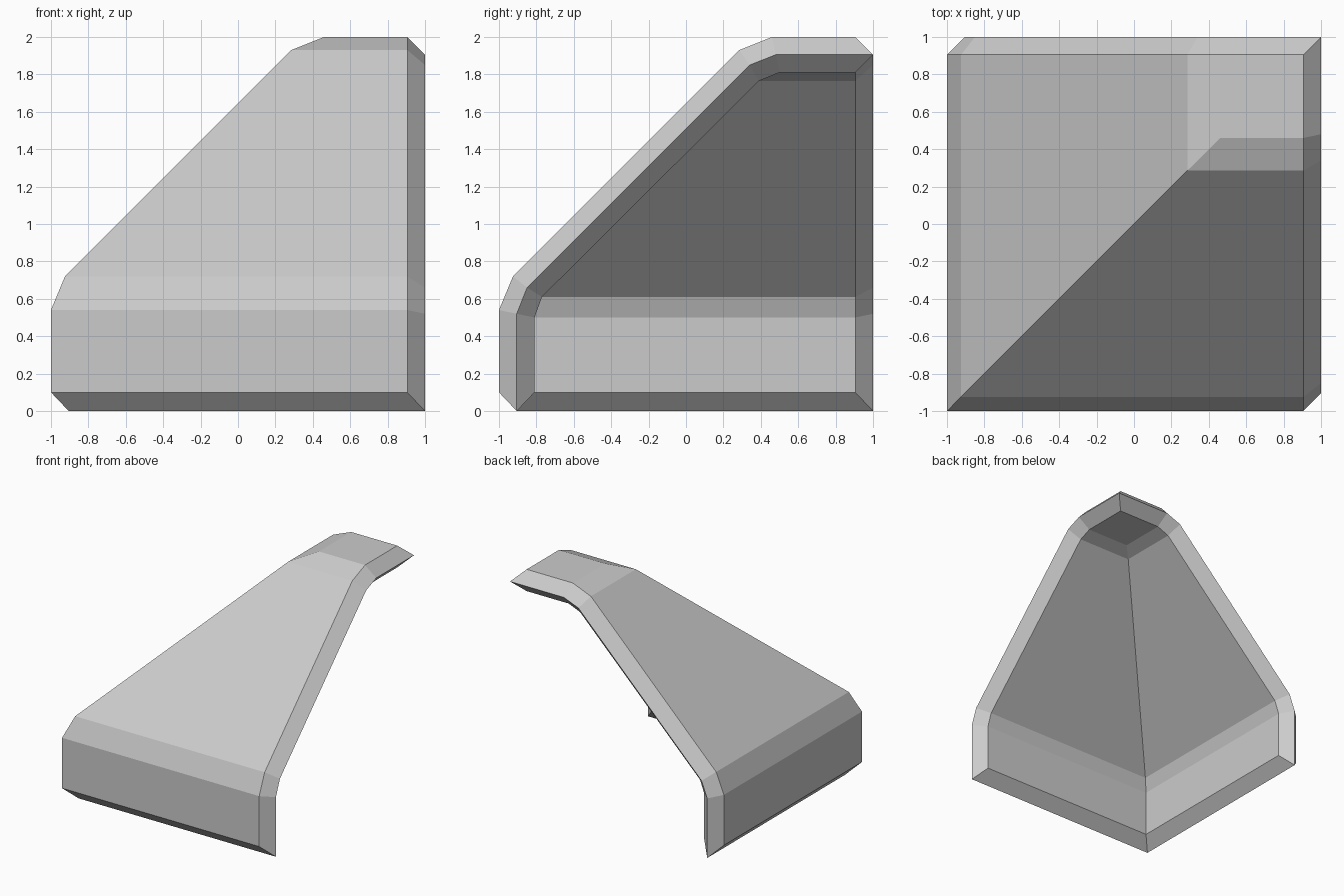
import bpy
import bmesh

cube = bpy.data.objects.get("Cube")
if cube:
    bpy.data.objects.remove(cube, do_unlink=True)

# Single grey material
grey = bpy.data.materials.new("light grey")
grey.use_nodes = True
colour = (0.6, 0.6, 0.6, 1)
grey.diffuse_color = colour
grey.node_tree.nodes["Principled BSDF"].inputs["Base Color"].default_value = colour

# Cross-sections (distance, height): outer skin, pointed rim, inner skin
EDGE = 0.905
outer = [(-1, 0.1), (-1, 0.54), (-0.925, 0.72), (0.285, 1.93), (0.46, 2), (EDGE, 2)]
rim = [(-EDGE, 0), (-EDGE, 0.52), (-0.85, 0.66), (0.34, 1.85), (0.48, EDGE + 1), (1, EDGE + 1)]
inner = [(-0.81, 0.1), (-0.81, 0.5), (-0.77, 0.61), (0.39, 1.765), (0.5, 1.81), (EDGE, 1.81)]

bm = bmesh.new()


def wings(profile, end):
    """Vertices of one section at the left end, the mitred corner and the back end."""
    tip = bm.verts.new((end, end, profile[-1][1]))
    left = [bm.verts.new((end, p, z)) for p, z in profile[:-1]] + [tip]
    back = [bm.verts.new((p, end, z)) for p, z in profile[:-1]] + [tip]
    return left, back


def skin(profile):
    """Two wings folded along the diagonal, returning the open border loop."""
    left, back = wings(profile, EDGE)
    mitre = [bm.verts.new((p, p, z)) for p, z in profile[:-1]] + [left[-1]]
    for i in range(len(profile) - 2):
        bm.faces.new((mitre[i], left[i], left[i + 1], mitre[i + 1]))
        bm.faces.new((back[i], mitre[i], mitre[i + 1], back[i + 1]))
    # Flat square at the top
    bm.faces.new((mitre[-2], left[-2], left[-1], back[-2]))
    return left + back[-2::-1] + [mitre[0]]


def bridge(a, b):
    for i in range(len(a)):
        j = (i + 1) % len(a)
        bm.faces.new((a[i], a[j], b[j], b[i]))


# Outer and inner skins joined by the pointed rim
outer_loop = skin(outer)
inner_loop = skin(inner)
left, back = wings(rim, 1)
corner = bm.verts.new((-EDGE, -EDGE, 0))
rim_loop = left + back[-2::-1] + [corner]
bridge(outer_loop, rim_loop)
bridge(rim_loop, inner_loop)
bmesh.ops.recalc_face_normals(bm, faces=bm.faces)

mesh = bpy.data.meshes.new("corner_roof_shell")
bm.to_mesh(mesh)
bm.free()
mesh.materials.append(grey)
shell = bpy.data.objects.new("corner_roof_shell", mesh)
bpy.context.collection.objects.link(shell)
